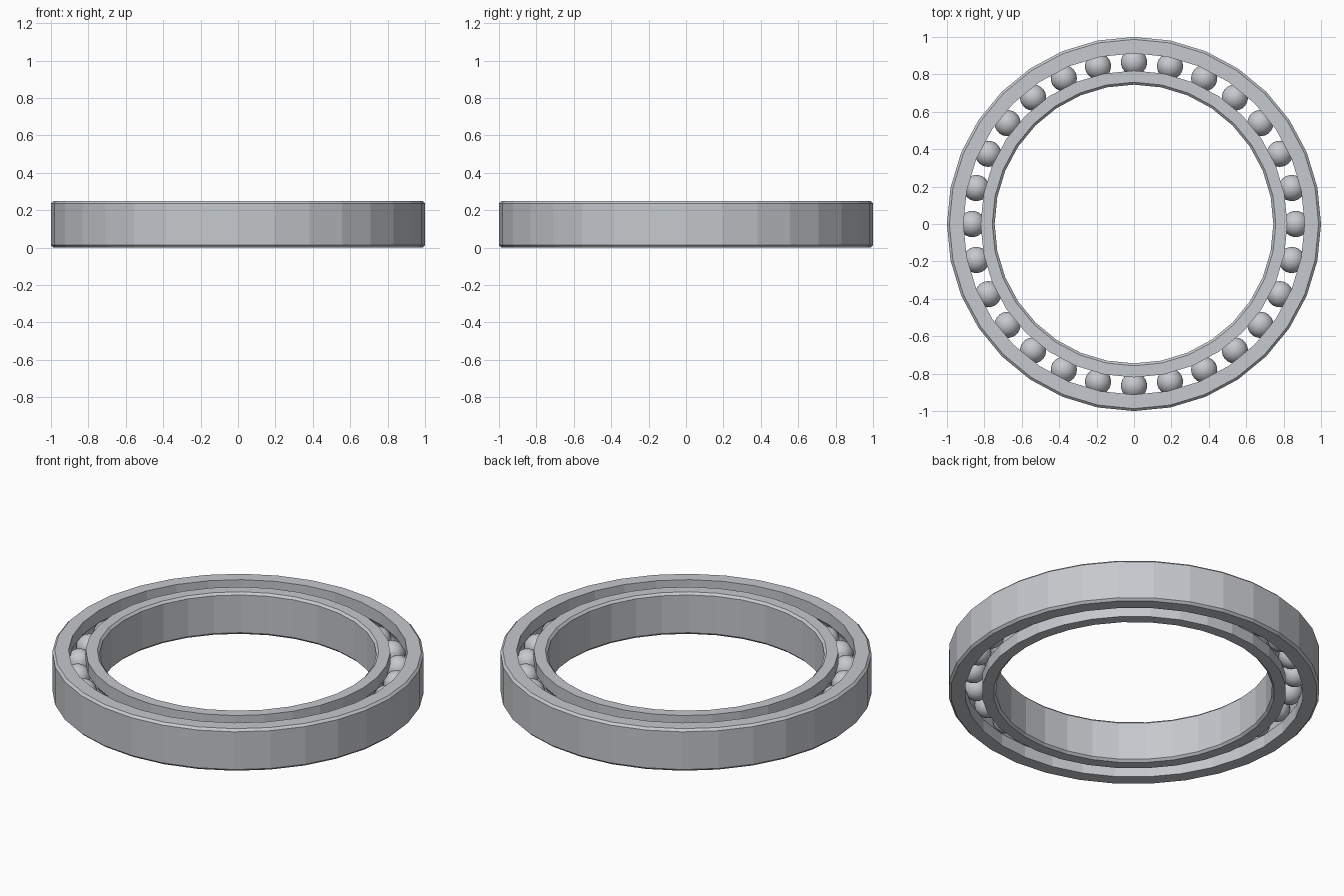
import bpy, bmesh
from math import sin, cos, pi, sqrt, atan2

cube = bpy.data.objects.get("Cube")
if cube:
    bpy.data.objects.remove(cube)

HEIGHT, MID = 0.25, 0.125
SEGMENTS, BALLS = 32, 28
PITCH, BALL_R, GROOVE_R = 0.865, 0.07, 0.071
CHAMFER = 0.013

steel = bpy.data.materials.new("steel grey")
steel.use_nodes = True
colour = (0.56, 0.58, 0.61, 1)
steel.diffuse_color = colour
steel.node_tree.nodes["Principled BSDF"].inputs["Base Color"].default_value = colour


def add_object(name, bm):
    bmesh.ops.recalc_face_normals(bm, faces=bm.faces)
    mesh = bpy.data.meshes.new(name)
    bm.to_mesh(mesh)
    bm.free()
    mesh.materials.append(steel)
    obj = bpy.data.objects.new(name, mesh)
    bpy.context.collection.objects.link(obj)
    return obj


def race(name, plain_r, track_r, steps=8):
    """Ring with a chamfered plain side and a ball groove on the track side."""
    inward = 1 if track_r > plain_r else -1
    profile = [(track_r, 0), (plain_r + inward * CHAMFER, 0), (plain_r, CHAMFER),
               (plain_r, HEIGHT - CHAMFER), (plain_r + inward * CHAMFER, HEIGHT),
               (track_r, HEIGHT)]
    # Groove arc, from the upper lip to the lower lip
    offset = abs(PITCH - track_r)
    half = atan2(sqrt(GROOVE_R ** 2 - offset ** 2), offset)
    for i in range(steps + 1):
        a = half - 2 * half * i / steps
        profile.append((PITCH - inward * GROOVE_R * cos(a), MID + GROOVE_R * sin(a)))
    # Sweep the profile around z
    bm = bmesh.new()
    loops = []
    for s in range(SEGMENTS):
        t = 2 * pi * s / SEGMENTS
        loops.append([bm.verts.new((r * cos(t), r * sin(t), z)) for r, z in profile])
    n = len(profile)
    for s in range(SEGMENTS):
        a, b = loops[s], loops[(s + 1) % SEGMENTS]
        for i in range(n):
            j = (i + 1) % n
            bm.faces.new((a[i], b[i], b[j], a[j]))
    return add_object(name, bm)


# Outer and inner rings
race("outer_ring", 1.0, 0.912)
race("inner_ring", 0.745, 0.82)

# Balls, evenly spaced between the rings
bm = bmesh.new()
bmesh.ops.create_uvsphere(bm, u_segments=24, v_segments=16, radius=BALL_R)
ball = add_object("ball_1", bm)
ball.data.shade_smooth()
for i in range(BALLS):
    obj = ball
    if i:
        obj = bpy.data.objects.new(f"ball_{i + 1}", ball.data)
        bpy.context.collection.objects.link(obj)
    t = 2 * pi * i / BALLS
    obj.location = (PITCH * cos(t), PITCH * sin(t), MID)
    obj.rotation_euler.z = t
